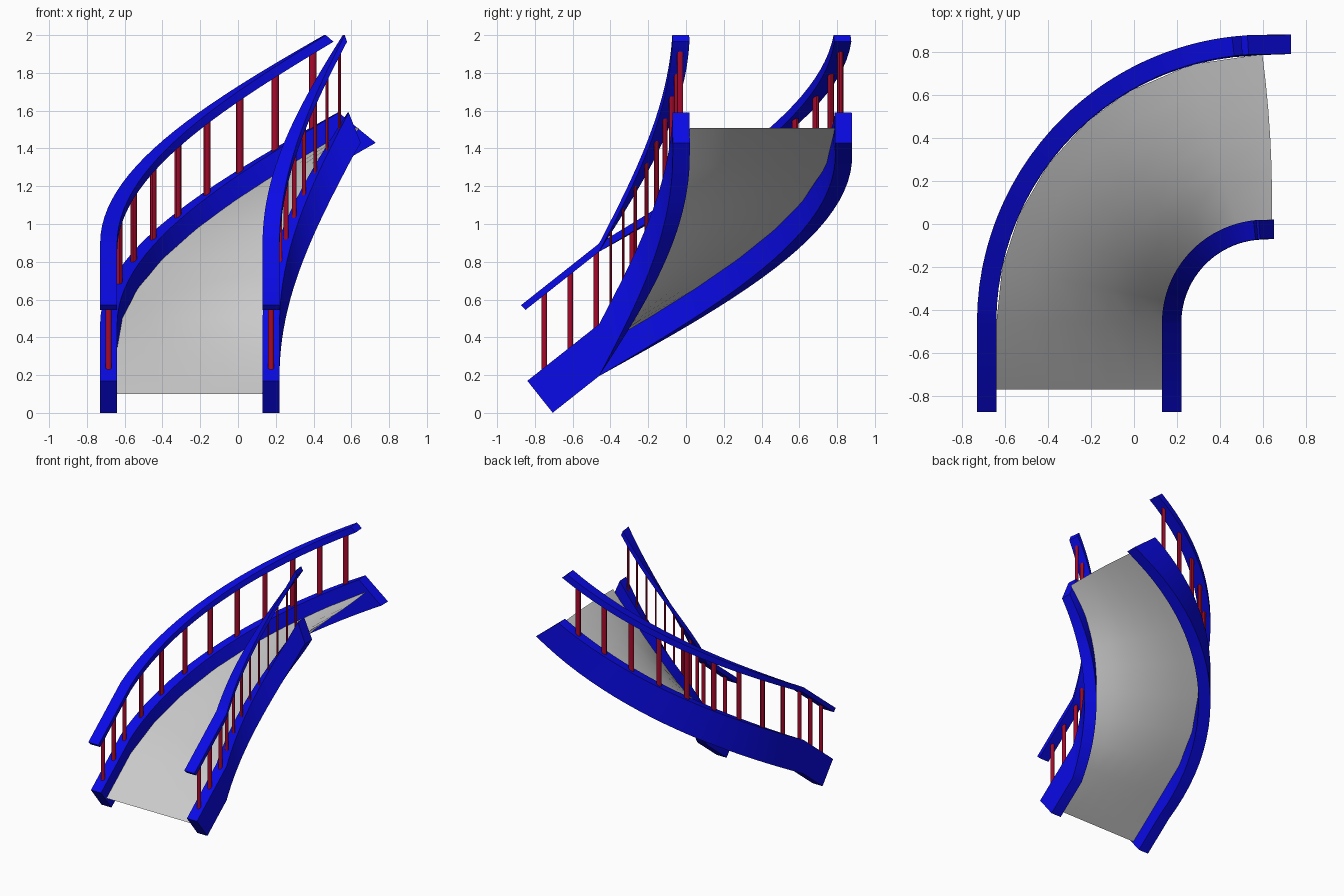
import bpy, bmesh, math
from math import sin, cos, pi, radians

if "Cube" in bpy.data.objects:
    bpy.data.objects.remove(bpy.data.objects["Cube"])

# Shared plan: straight run (u < 0, metres), then a 90 degree turn (u > 0, radians)
CX, CY = 0.61, -0.46
OUTER, INNER = 1.295, 0.435
HALF = 0.045
SLOPE = 0.79


def material(name, colour):
    m = bpy.data.materials.new(name)
    m.diffuse_color = colour
    m.use_nodes = True
    m.node_tree.nodes["Principled BSDF"].inputs["Base Color"].default_value = m.diffuse_color
    return m


BLUE = material("blue_paint", (0.003, 0.003, 0.8, 1))
RED = material("red_paint", (0.38, 0.003, 0.025, 1))
GREY = material("grey_sheet", (0.52, 0.52, 0.52, 1))


def place(u, z, r, off=0.0):
    """Point at distance u along the plan path of radius r, shifted outward by off."""
    if u < 0:
        return (CX - r - off, CY + u, z)
    if u > pi / 2:
        return (CX + r * (u - pi / 2), CY + r + off, z)
    return (CX - (r + off) * cos(u), CY + (r + off) * sin(u), z)


def finish(name, bm, mat, angle=30):
    bmesh.ops.recalc_face_normals(bm, faces=bm.faces[:])
    me = bpy.data.meshes.new(name)
    bm.to_mesh(me)
    bm.free()
    me.shade_smooth()
    me.set_sharp_from_angle(angle=radians(angle))
    me.materials.append(mat)
    ob = bpy.data.objects.new(name, me)
    bpy.context.collection.objects.link(ob)
    return ob


def height(edge, u):
    """Height of an edge given as (start_u, kink_z, end_u, end_z)."""
    u0, zk, u1, z1 = edge
    return zk + u * (SLOPE if u < 0 else (z1 - zk) / u1)


def bent_beam(name, r, top, bottom, n=24):
    bm = bmesh.new()
    rings = []
    for i in range(-1, n + 1):
        ut, ub = [(e[0] if i < 0 else e[2] * i / n) for e in (top, bottom)]
        rings.append([bm.verts.new(place(u, height(e, u), r, d)) for u, e, d in
                      ((ut, top, HALF), (ut, top, -HALF), (ub, bottom, -HALF), (ub, bottom, HALF))])
    for a, b in zip(rings, rings[1:]):
        for k in range(4):
            j = (k + 1) % 4
            bm.faces.new((a[k], a[j], b[j], b[k]))
    bm.faces.new(rings[0])
    bm.faces.new(rings[-1][::-1])
    return finish(name, bm, BLUE)


# Edge lines of the stringers and handrails
STR_TOP = (-0.380, 0.470, 1.509, 1.59)
STR_BOT = (-0.246, 0.195, 1.663, 1.43)
RAIL_TOP = (-0.414, 0.897, 1.455, 2.0)
RAIL_BOT = (-0.390, 0.853, 1.487, 1.965)


def balusters(name, r, sides=8):
    bm = bmesh.new()
    spots = [-0.29, -0.153, -0.015] + [0.14 + 0.158 * i for i in range(9)]
    for c in spots:
        low, high = [], []
        for k in range(sides):
            a = 2 * pi * (k + 0.5) / sides
            u, d = c + 0.0155 * cos(a), 0.0165 * sin(a)
            low.append(bm.verts.new(place(u, height(STR_TOP, c) - 0.03, r, d)))
            high.append(bm.verts.new(place(u, height(RAIL_BOT, c) + 0.012, r, d)))
        for k in range(sides):
            j = (k + 1) % sides
            bm.faces.new((low[k], low[j], high[j], high[k]))
        bm.faces.new(low[::-1])
        bm.faces.new(high)
    return finish(name, bm, RED, 50)


for side, radius in (("outer", OUTER), ("inner", INNER)):
    bent_beam(side + "_stringer", radius, STR_TOP, STR_BOT)
    bent_beam(side + "_handrail", radius, RAIL_TOP, RAIL_BOT)
    balusters(side + "_balusters", radius)

# Thin ramp sheet between the stringers, slightly coarser than the beams
bm = bmesh.new()
ACROSS = 6
r_in, r_out = INNER + HALF, OUTER - HALF
rows = []
for u in (-0.31, 0.0, 0.21, 0.42, 0.63, 0.84, 1.03, 1.29, 1.56):
    row = []
    for k in range(ACROSS + 1):
        f = k / ACROSS
        v = u + (0.075 * (1 - f) if u > 1.5 else 0)
        z = 0.345 + u * (SLOPE if u < 0 else 0.745)
        row.append(bm.verts.new(place(v, z, r_in + (r_out - r_in) * f)))
    rows.append(row)
for a, b in zip(rows, rows[1:]):
    for k in range(ACROSS):
        bm.faces.new((a[k], a[k + 1], b[k + 1], b[k]))
finish("ramp_sheet", bm, GREY, 60)
